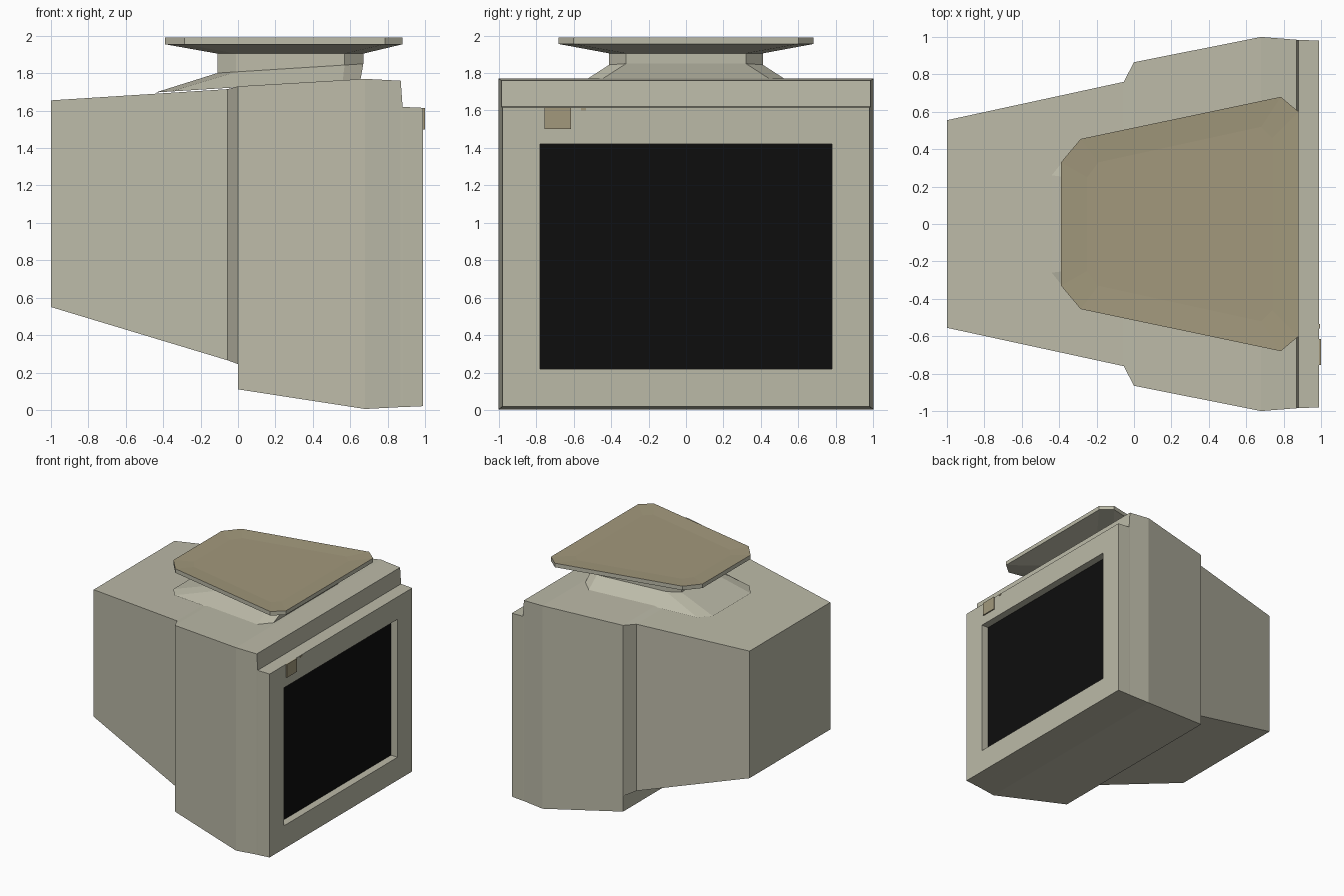
import bpy, bmesh

if "Cube" in bpy.data.objects:
    bpy.data.objects.remove(bpy.data.objects["Cube"])


def material(name, rgb):
    m = bpy.data.materials.new(name)
    m.diffuse_color = (*rgb, 1)
    m.use_nodes = True
    m.node_tree.nodes["Principled BSDF"].inputs["Base Color"].default_value = m.diffuse_color
    return m


beige = material("beige_plastic", (0.50, 0.49, 0.39))
brown = material("tan_brown", (0.36, 0.315, 0.20))
black = material("screen_black", (0.004, 0.004, 0.004))


def loft(name, rings, mats, cap_start=True, cap_end=True):
    """Skin equal-length rings; the end cap takes the last material."""
    bm = bmesh.new()
    vs = [[bm.verts.new(p) for p in r] for r in rings]
    n = len(rings[0])
    for a, b in zip(vs, vs[1:]):
        for i in range(n):
            j = (i + 1) % n
            bm.faces.new((a[i], a[j], b[j], b[i]))
    if cap_start:
        bm.faces.new(vs[0][::-1])
    if cap_end:
        bm.faces.new(vs[-1]).material_index = len(mats) - 1
    bm.normal_update()
    me = bpy.data.meshes.new(name)
    bm.to_mesh(me)
    bm.free()
    for m in mats:
        me.materials.append(m)
    ob = bpy.data.objects.new(name, me)
    bpy.context.collection.objects.link(ob)
    return ob


def section(x, w, z0, z1):
    """Rectangle across x, counter-clockwise seen from +x."""
    return [(x, -w, z0), (x, w, z0), (x, w, z1), (x, -w, z1)]


def outline(half, z):
    """Mirror half an outline in y; z is a function of x."""
    pts = [(x, -y) for x, y in half] + [(x, y) for x, y in reversed(half)]
    return [(x, y, z(x)) for x, y in pts]


# Tapered rear housing of the monitor
loft("rear_housing", [section(-1, .555, .55, 1.655),
                      section(-.055, .76, .265, 1.715),
                      section(0, .865, .245, 1.73)], [beige], cap_end=False)

# Front housing, stepped edge, bezel and recessed screen
loft("front_housing", [section(0, .865, .11, 1.73),
                       section(.68, 1.0, .005, 1.77),
                       section(.87, .985, .015, 1.76),
                       section(.88, .985, .015, 1.62),
                       section(.99, .98, .02, 1.615),
                       section(.99, .78, .22, 1.42),
                       section(.925, .78, .22, 1.42)], [beige, black])

# Flared neck and flat foot plate
base = [(-.44, .26), (-.36, .36), (.56, .54), (.655, .45)]
neck = [(-.11, .22), (-.01, .29), (.57, .41), (.67, .32)]
plate = [(-.39, .33), (-.285, .455), (.785, .68), (.88, .60)]
dish = [(-.25, .25), (-.19, .33), (.68, .52), (.74, .46)]
loft("stand", [outline(base, lambda x: 1.725 + .063 * x),
               outline(neck, lambda x: 1.808 + .063 * x),
               outline(neck, lambda x: 1.905),
               outline(plate, lambda x: 1.955),
               outline(plate, lambda x: 1.99)], [beige], cap_end=False)
loft("foot_pad", [outline(plate, lambda x: 1.99),
                  outline(dish, lambda x: 1.982)], [brown], cap_start=False)


# Power button and indicator on the bezel
def bezel_plate(name, y0, y1, z0, z1, x1, mat):
    rings = [[(x, y0, z0), (x, y1, z0), (x, y1, z1), (x, y0, z1)]
             for x in (.985, x1)]
    loft(name, rings, [mat])


bezel_plate("power_button", -.755, -.615, 1.5, 1.615, 1.0, brown)
bezel_plate("indicator", -.56, -.535, 1.60, 1.612, .994, brown)
